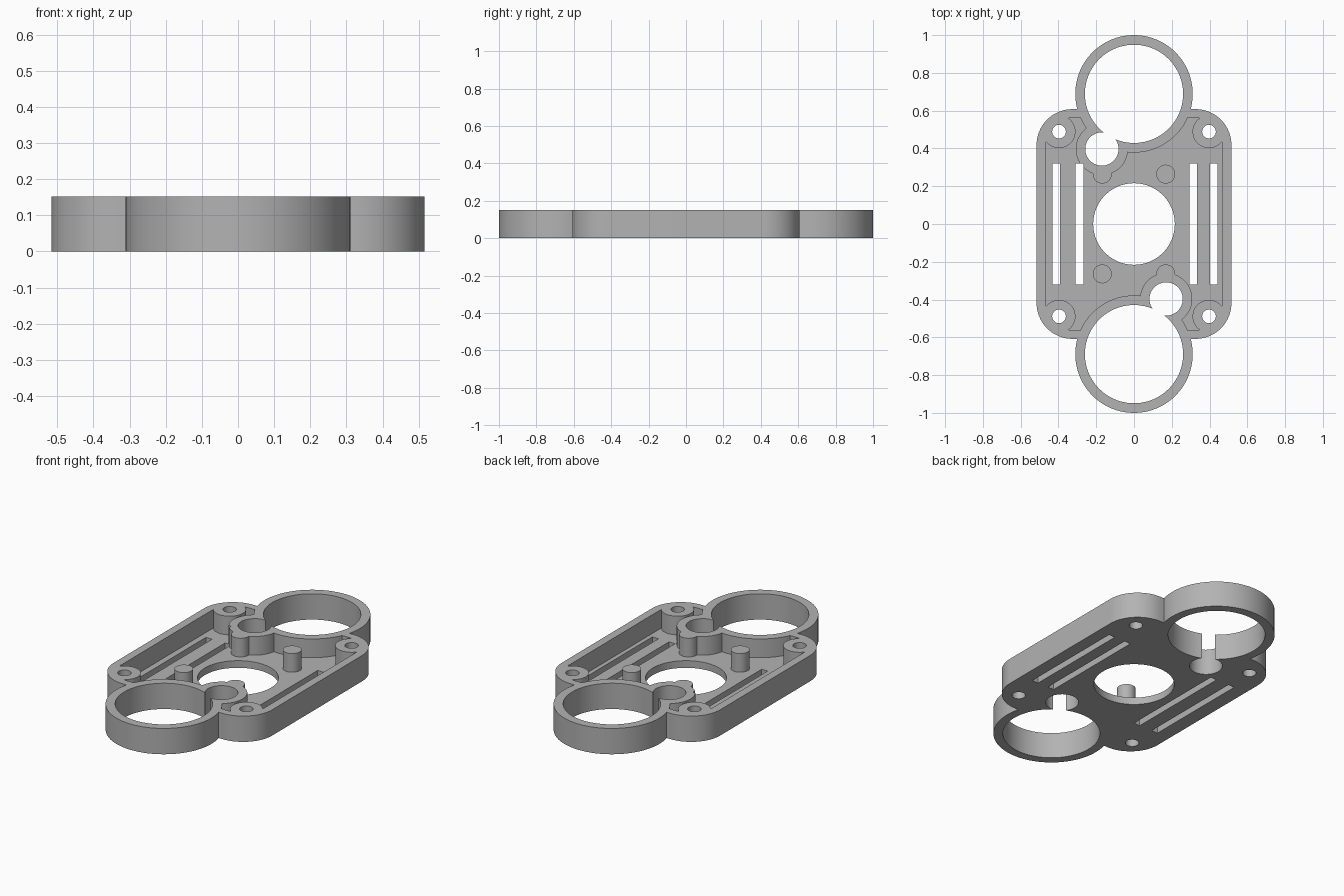
import bpy, bmesh, math

if "Cube" in bpy.data.objects:
    bpy.data.objects.remove(bpy.data.objects["Cube"], do_unlink=True)

HEIGHT, FLOOR = 0.152, 0.042
RING_Y, RING_OUT, RING_IN = 0.689, 0.311, 0.26

grey = bpy.data.materials.new("plain grey")
grey.use_nodes = True
grey.diffuse_color = (0.45, 0.45, 0.45, 1)
grey.node_tree.nodes["Principled BSDF"].inputs["Base Color"].default_value = (0.45, 0.45, 0.45, 1)


def prism(name, points, z0, z1):
    """Extrude a flat outline between two heights."""
    bm = bmesh.new()
    face = bm.faces.new([bm.verts.new((x, y, z0)) for x, y in points])
    top = bmesh.ops.extrude_face_region(bm, geom=[face])["geom"]
    for v in top:
        if isinstance(v, bmesh.types.BMVert):
            v.co.z = z1
    bmesh.ops.recalc_face_normals(bm, faces=bm.faces)
    mesh = bpy.data.meshes.new(name)
    bm.to_mesh(mesh)
    bm.free()
    mesh.materials.append(grey)
    obj = bpy.data.objects.new(name, mesh)
    bpy.context.collection.objects.link(obj)
    return obj


def rounded(name, hx, hy, r, z0, z1, cx=0, cy=0, steps=20):
    """Rectangle with rounded corners; a circle when r equals both half sizes."""
    points = []
    for i, (sx, sy) in enumerate([(1, 1), (-1, 1), (-1, -1), (1, -1)]):
        first = 1 if hx == r else 0
        for k in range(first, steps + 1):
            a = math.pi / 2 * (i + k / steps)
            points.append((cx + sx * (hx - r) + r * math.cos(a),
                           cy + sy * (hy - r) + r * math.sin(a)))
    return prism(name, points, z0, z1)


def post(name, x, y, r, z0=-0.5, z1=0.5):
    return rounded(name, r, r, r, z0, z1, x, y)


def box(name, x, hx, hy, z0=-0.5, z1=0.5):
    return prism(name, [(x - hx, -hy), (x + hx, -hy), (x + hx, hy), (x - hx, hy)], z0, z1)


def combine(target, tool, operation):
    mod = target.modifiers.new(operation, "BOOLEAN")
    mod.operation, mod.object, mod.solver = operation, tool, "EXACT"
    bpy.context.view_layer.objects.active = target
    bpy.ops.object.modifier_apply(modifier=mod.name)
    bpy.data.objects.remove(tool, do_unlink=True)


# Outer shape: rounded plate joined to two end rings, trimmed to one height
body = rounded("mounting_plate", 0.516, 0.608, 0.19, -0.5, 0.5)
for s in (1, -1):
    combine(body, post("end_ring", 0, s * RING_Y, RING_OUT, -0.6, 0.6), "UNION")
combine(body, box("trim", 0, 2, 2, 0, HEIGHT), "INTERSECT")

# Pocket, leaving the rings, screw bosses, side sockets and pegs standing
pocket = rounded("pocket", 0.468, 0.563, 0.145, FLOOR, 0.4)
solids = []
for s in (1, -1):
    solids += [(0, s * RING_Y, RING_OUT), (-s * 0.17, s * 0.397, 0.138),
               (0.168, s * 0.264, 0.05), (-0.168, s * 0.264, 0.05),
               (0.397, s * 0.489, 0.087), (-0.397, s * 0.489, 0.087)]
for x, y, r in solids:
    combine(pocket, post("solid", x, y, r), "DIFFERENCE")
combine(body, pocket, "DIFFERENCE")

# Round through holes
holes = [(0, 0, 0.216)]
for s in (1, -1):
    holes += [(0, s * RING_Y, RING_IN), (-s * 0.17, s * 0.397, 0.088),
              (0.397, s * 0.489, 0.036), (-0.397, s * 0.489, 0.036)]
for x, y, r in holes:
    combine(body, post("hole", x, y, r), "DIFFERENCE")

# Long side slots
for x in (-0.4125, -0.2885, 0.3145, 0.423):
    combine(body, box("slot", x, 0.02, 0.32), "DIFFERENCE")

bpy.ops.object.select_all(action="DESELECT")
body.select_set(True)
bpy.context.view_layer.objects.active = body
bpy.ops.object.shade_smooth_by_angle(angle=math.radians(30))
